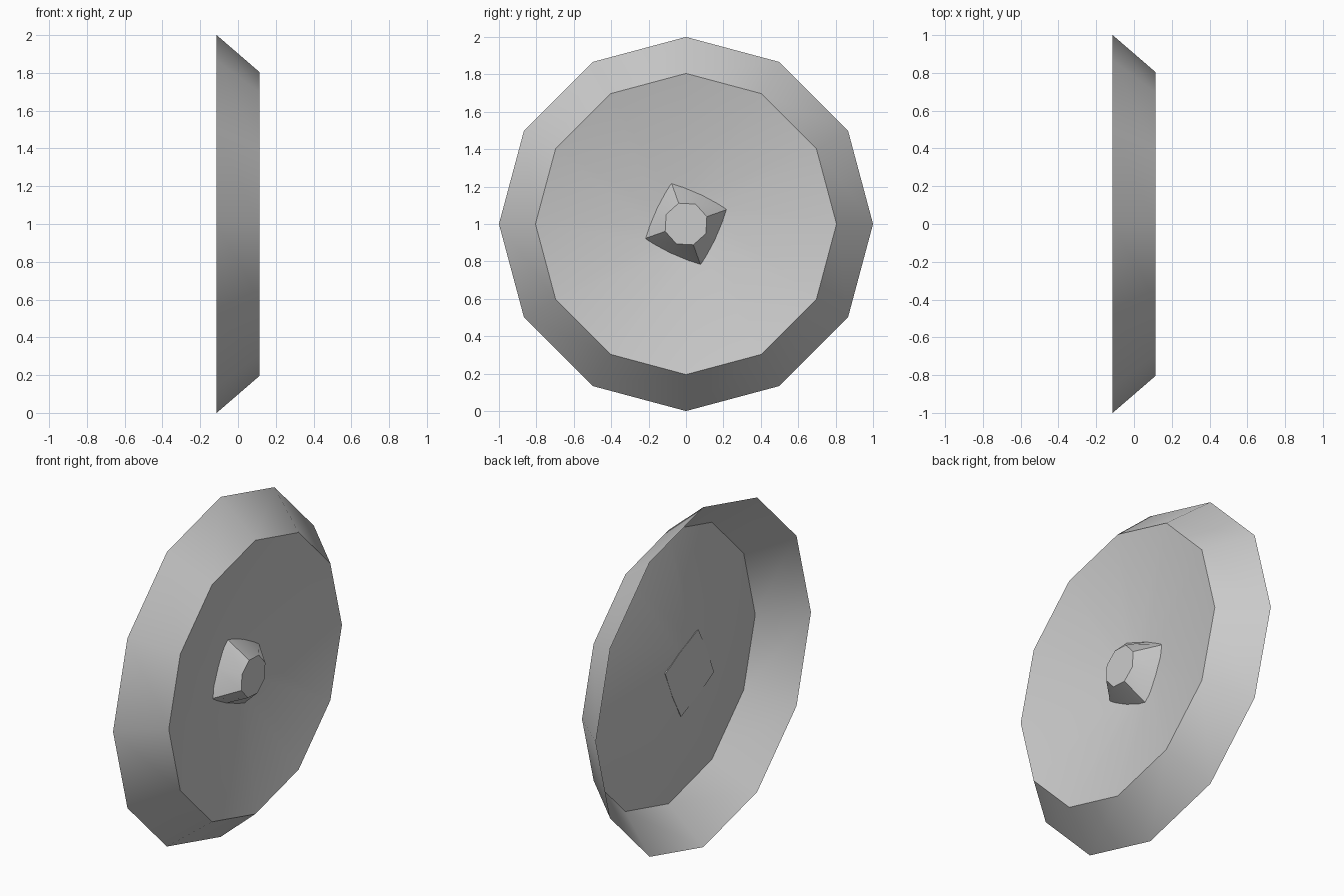
import bpy
import bmesh
from math import cos, sin, radians, tau

if "Cube" in bpy.data.objects:
    bpy.data.objects.remove(bpy.data.objects["Cube"])

grey = bpy.data.materials.new("plain grey")
grey.use_nodes = True
colour = (0.6, 0.6, 0.6, 1)
grey.diffuse_color = colour
grey.node_tree.nodes["Principled BSDF"].inputs["Base Color"].default_value = colour


def ring(bm, x, radii, sides, turn=0):
    """Loop of vertices round the x axis; radii repeat in turn."""
    verts = []
    for i in range(sides):
        a = radians(turn) + tau * i / sides
        r = radii[i % len(radii)]
        verts.append(bm.verts.new((x, r * cos(a), 1 + r * sin(a))))
    return verts


def bridge(bm, a, b):
    n = len(a)
    for i in range(n):
        j = (i + 1) % n
        bm.faces.new((a[i], a[j], b[j], b[i]))


def finish(name, bm):
    mesh = bpy.data.meshes.new(name)
    bm.to_mesh(mesh)
    bm.free()
    mesh.materials.append(grey)
    obj = bpy.data.objects.new(name, mesh)
    bpy.context.collection.objects.link(obj)
    bpy.ops.object.select_all(action="DESELECT")
    obj.select_set(True)
    bpy.context.view_layer.objects.active = obj
    bpy.ops.object.shade_smooth_by_angle(angle=radians(30))


# Thin open dish: sloping rim, then a shallow bowl falling to a flat centre
bm = bmesh.new()
loops = [ring(bm, x, [r], 12) for x, r in
         ((-0.113, 1.0), (0.113, 0.805), (-0.02, 0.2))]
for outer, inner in zip(loops, loops[1:]):
    bridge(bm, outer, inner)
bm.faces.new(loops[-1])
finish("dish", bm)

# Hub: bowed square base narrowing to an eight-sided tip
bm = bmesh.new()
base = ring(bm, -0.024, [0.24, 0.178], 8, 19.5)
tip = ring(bm, 0.1, [0.118], 8, 19.5)
bridge(bm, base, tip)
bm.faces.new(tip)
bm.faces.new(base[::-1])
finish("hub", bm)
